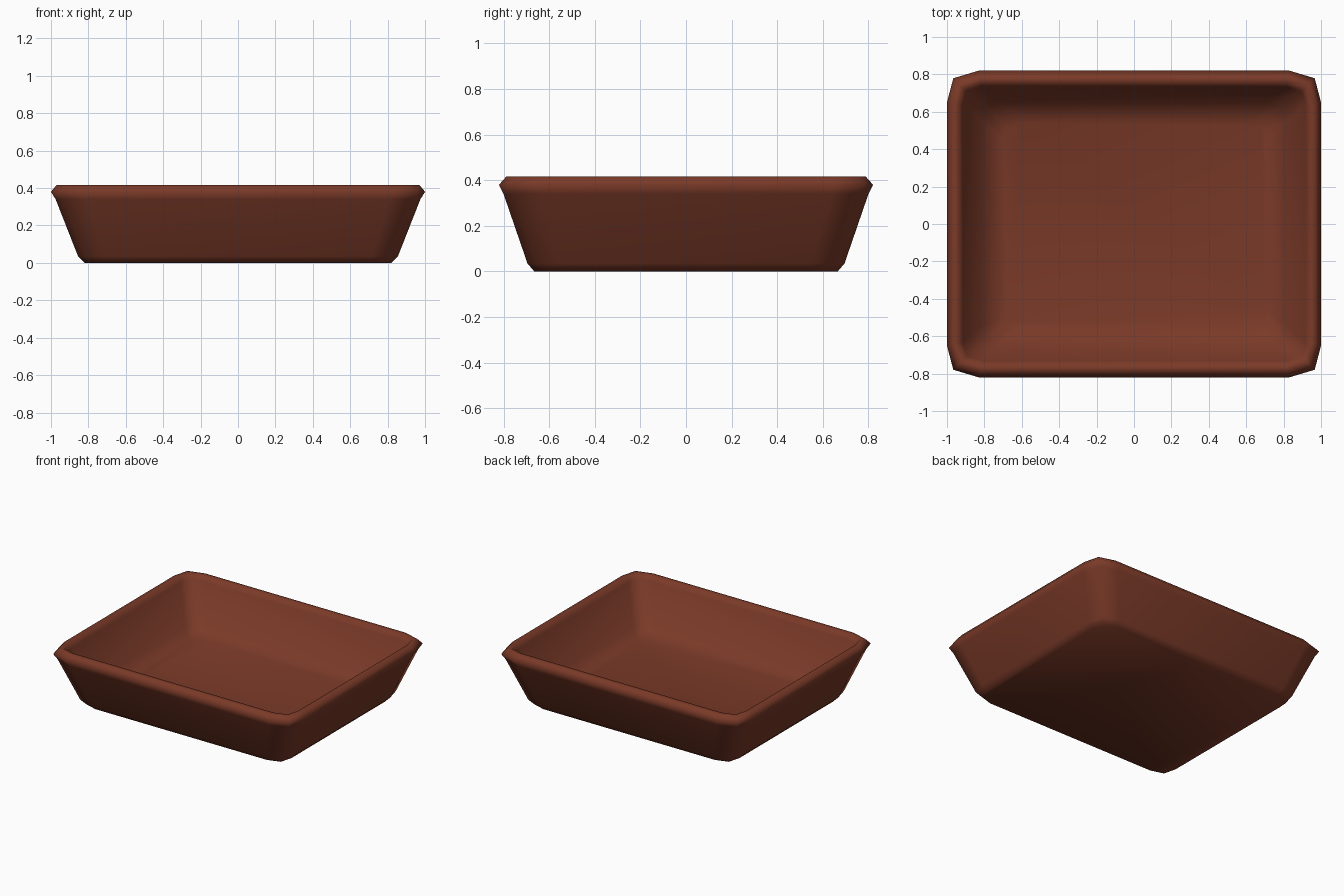
import bpy, bmesh

if "Cube" in bpy.data.objects:
    bpy.data.objects.remove(bpy.data.objects["Cube"])

# Single terracotta brown colour
mat = bpy.data.materials.new("terracotta brown")
mat.diffuse_color = (0.195, 0.042, 0.021, 1)
mat.use_nodes = True
mat.node_tree.nodes["Principled BSDF"].inputs["Base Color"].default_value = mat.diffuse_color

# Cross-section from underside, up the outer wall, over the rim, down to the inner floor:
# half width, half depth, height, corner cut
PROFILE = [
    (0.82, 0.665, 0.0, 0.12),
    (0.855, 0.695, 0.035, 0.14),
    (0.975, 0.80, 0.34, 0.165),
    (1.0, 0.82, 0.38, 0.17),
    (0.97, 0.787, 0.417, 0.15),
    (0.94, 0.757, 0.417, 0.12),
    (0.915, 0.732, 0.385, 0.10),
    (0.815, 0.645, 0.11, 0.10),
    (0.70, 0.54, 0.065, 0.09),
]


def corner_ring(bm, a, b, z, c):
    """Rectangle whose corners are rounded with three points each."""
    k, m = c * 0.2, c * 0.24
    quarter = [(a, b - c), (a - k, b - m), (a - c, b)]
    pts = quarter + [(-x, y) for x, y in reversed(quarter)]
    pts += [(-x, -y) for x, y in pts]
    return [bm.verts.new((x, y, z)) for x, y in pts]


# Tray body
bm = bmesh.new()
rings = [corner_ring(bm, *p) for p in PROFILE]
for lo, hi in zip(rings, rings[1:]):
    n = len(lo)
    for i in range(n):
        j = (i + 1) % n
        bm.faces.new((lo[i], lo[j], hi[j], hi[i]))
bm.faces.new(rings[0][::-1])
bm.faces.new(rings[-1])
bmesh.ops.recalc_face_normals(bm, faces=bm.faces[:])
for f in bm.faces:
    f.smooth = True
mesh = bpy.data.meshes.new("tray")
bm.to_mesh(mesh)
bm.free()
mesh.materials.append(mat)
tray = bpy.data.objects.new("tray", mesh)
bpy.context.collection.objects.link(tray)
